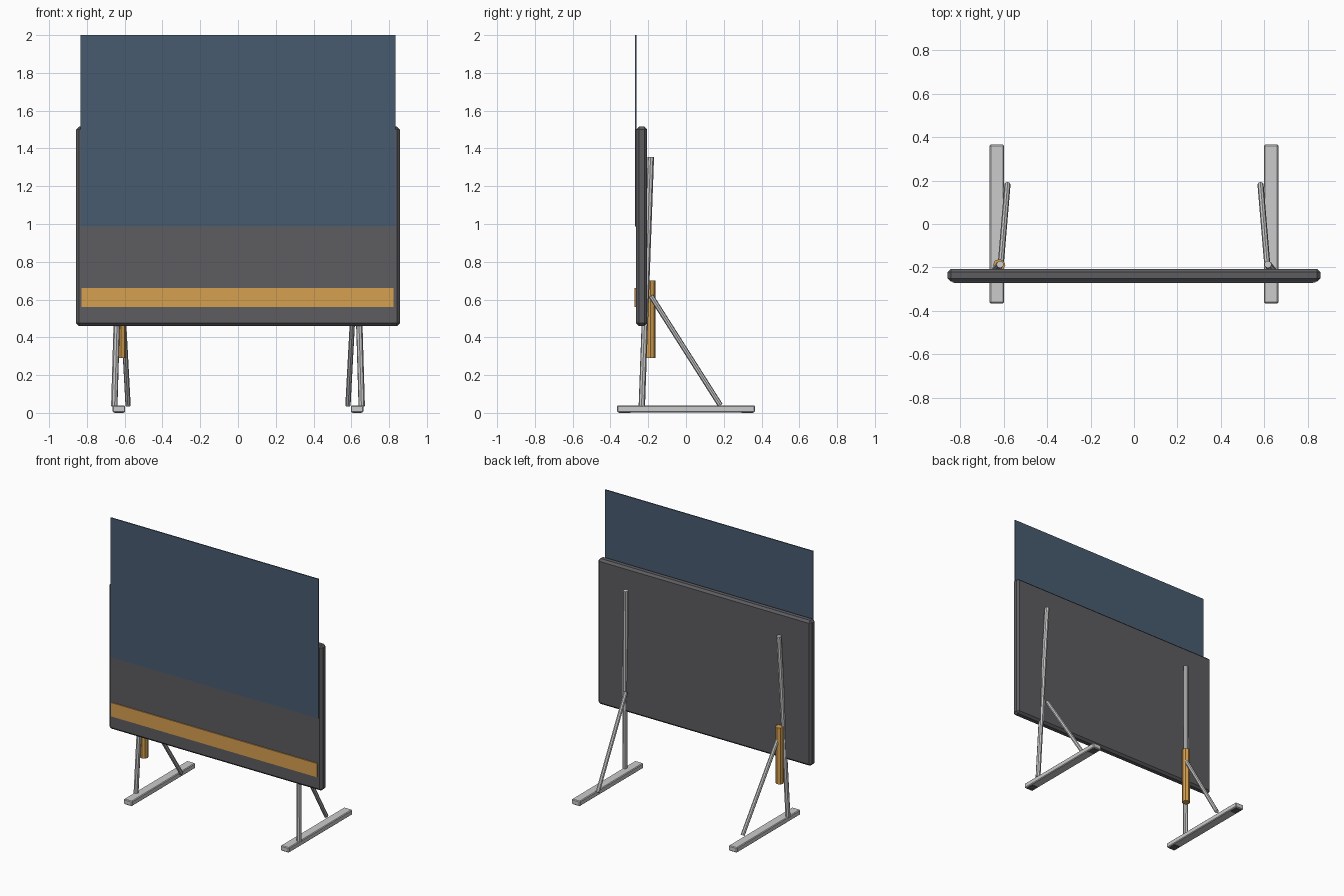
import bpy
from mathutils import Vector

if "Cube" in bpy.data.objects:
    bpy.data.objects.remove(bpy.data.objects["Cube"])


def material(name, rgb):
    m = bpy.data.materials.new(name)
    m.diffuse_color = (*rgb, 1)
    m.use_nodes = True
    m.node_tree.nodes["Principled BSDF"].inputs["Base Color"].default_value = m.diffuse_color
    return m


DARK = material("dark_grey", (0.11, 0.11, 0.12))
BLUE = material("slate_blue", (0.065, 0.105, 0.16))
ORANGE = material("orange", (0.67, 0.35, 0.08))


def finish(ob, name, mat):
    ob.name = name
    if mat:
        ob.data.materials.append(mat)
    return ob


def box(name, lo, hi, mat=None, bevel=0):
    lo, hi = Vector(lo), Vector(hi)
    bpy.ops.mesh.primitive_cube_add(size=1, location=(lo + hi) / 2)
    ob = bpy.context.object
    ob.scale = hi - lo
    bpy.ops.object.transform_apply(location=False, rotation=False, scale=True)
    if bevel:
        mod = ob.modifiers.new("chamfer", 'BEVEL')
        mod.width = bevel
        mod.segments = 1
    return finish(ob, name, mat)


def rod(name, a, b, radius, mat=None, sides=8):
    a, b = Vector(a), Vector(b)
    bpy.ops.mesh.primitive_cylinder_add(vertices=sides, radius=radius,
                                        depth=(b - a).length, location=(a + b) / 2)
    ob = bpy.context.object
    ob.rotation_euler = (b - a).to_track_quat('Z', 'Y').to_euler()
    return finish(ob, name, mat)


# Main board with chamfered edges
box("board", (-0.857, -0.265, 0.46), (0.857, -0.206, 1.515), DARK, 0.015)

# Thin raised screen and lower strip on the front face
box("screen", (-0.835, -0.270, 0.988), (0.835, -0.262, 2.0), BLUE)
box("front_strip", (-0.828, -0.272, 0.56), (0.824, -0.262, 0.66), ORANGE)

# Stands, mirrored left and right
for side, s in (("left", -1), ("right", 1)):
    x0, x1 = sorted((s * 0.597, s * 0.664))
    box(side + "_foot", (x0, -0.365, 0.003), (x1, 0.365, 0.04), None, 0.005)
    rod(side + "_post", (s * 0.655, -0.234, 0.035), (s * 0.616, -0.186, 1.355), 0.017)
    rod(side + "_brace", (s * 0.582, 0.182, 0.04), (s * 0.613, -0.186, 0.62), 0.014)
    # Dark pads under the foot ends
    for end, y in (("front", -0.325), ("back", 0.325)):
        box(f"{side}_{end}_pad", (x0 + 0.01, y - 0.03, 0), (x1 - 0.01, y + 0.03, 0.006), DARK)

# Grip sleeve beside the left post
rod("grip", (-0.62, -0.189, 0.29), (-0.62, -0.189, 0.70), 0.028, ORANGE)
